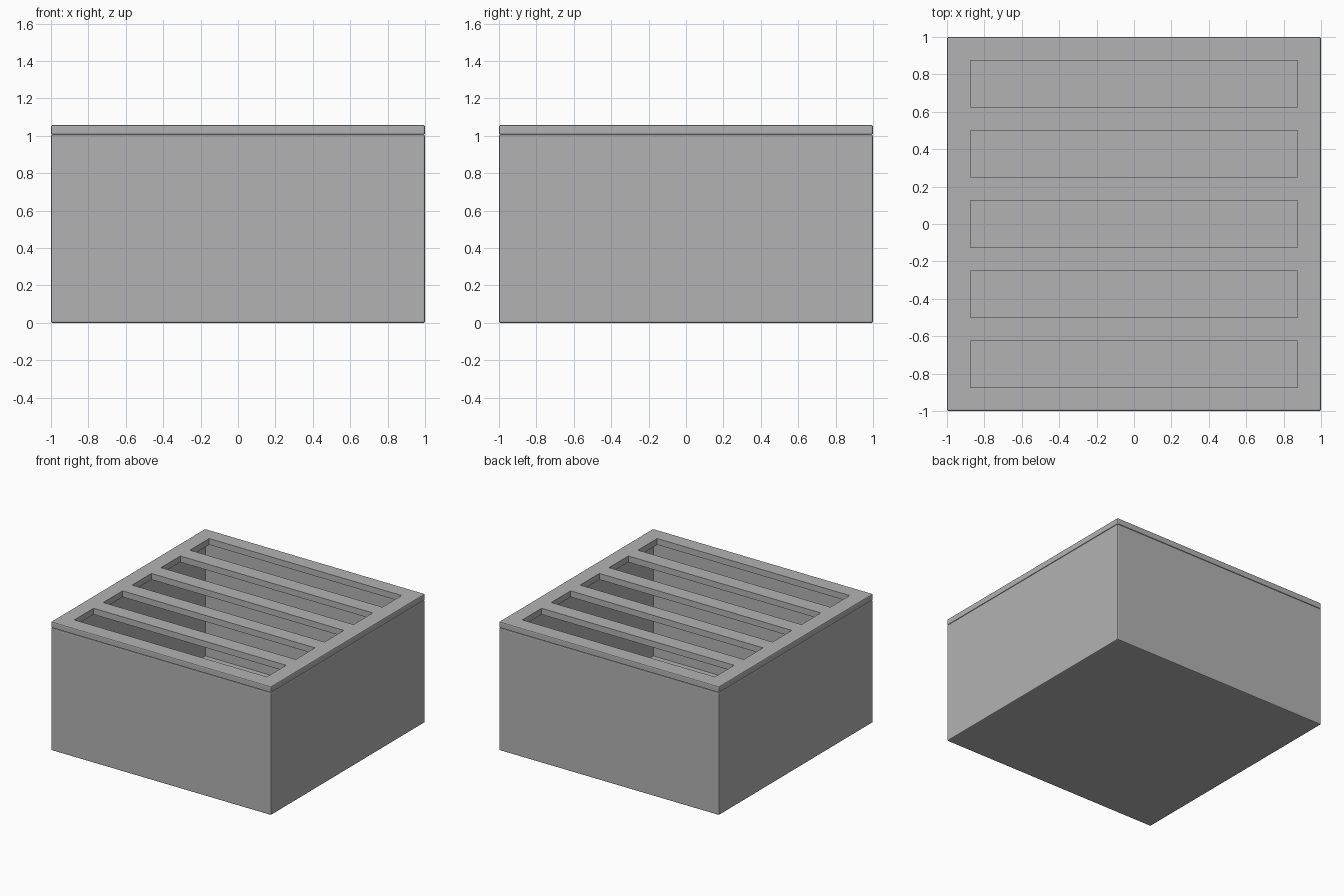
import bpy, bmesh

if "Cube" in bpy.data.objects:
    bpy.data.objects.remove(bpy.data.objects["Cube"])

grey = bpy.data.materials.new("plain_grey")
grey.diffuse_color = (0.45, 0.45, 0.45, 1)
grey.use_nodes = True
grey.node_tree.nodes["Principled BSDF"].inputs["Base Color"].default_value = grey.diffuse_color


def is_outer(edge):
    # true when the whole edge lies on the outer silhouette of the square
    return all(max(abs(v.co.x), abs(v.co.y)) > 0.999 for v in edge.verts)


def finish(bm, name):
    bmesh.ops.recalc_face_normals(bm, faces=bm.faces)
    edges = [e for e in bm.edges if is_outer(e) and e.calc_face_angle(0) > 0.5]
    bmesh.ops.bevel(bm, geom=edges, offset=0.008, segments=2, profile=0.5, affect='EDGES')
    mesh = bpy.data.meshes.new(name)
    bm.to_mesh(mesh)
    bm.free()
    mesh.materials.append(grey)
    obj = bpy.data.objects.new(name, mesh)
    bpy.context.collection.objects.link(obj)
    return obj


# Open-topped box with thin walls
H, WALL = 1.006, 0.02
bm = bmesh.new()
bmesh.ops.create_cube(bm, size=1)
for v in bm.verts:
    v.co.x *= 2
    v.co.y *= 2
    v.co.z = (v.co.z + 0.5) * H
bm.normal_update()
top = max(bm.faces, key=lambda f: f.calc_center_median().z)
bmesh.ops.inset_region(bm, faces=[top], thickness=WALL)
ext = bmesh.ops.extrude_discrete_faces(bm, faces=[top])
for v in ext["faces"][0].verts:
    v.co.z = WALL
finish(bm, "box_body")

# Flat lid with five long slots
Z0, Z1 = 1.006, 1.057
xs = [-1, -0.875, 0.875, 1]
ys = [-1] + [-0.875 + 0.375 * i + d for i in range(5) for d in (0, 0.25)] + [1]
bm = bmesh.new()
grid = [[bm.verts.new((x, y, Z0)) for x in xs] for y in ys]
for j in range(len(ys) - 1):
    for i in range(3):
        if i == 1 and j % 2 == 1:
            continue  # slot opening
        bm.faces.new((grid[j][i], grid[j][i + 1], grid[j + 1][i + 1], grid[j + 1][i]))
ext = bmesh.ops.extrude_face_region(bm, geom=bm.faces[:], use_keep_orig=True)
for g in ext["geom"]:
    if isinstance(g, bmesh.types.BMVert):
        g.co.z = Z1
finish(bm, "slotted_lid")
